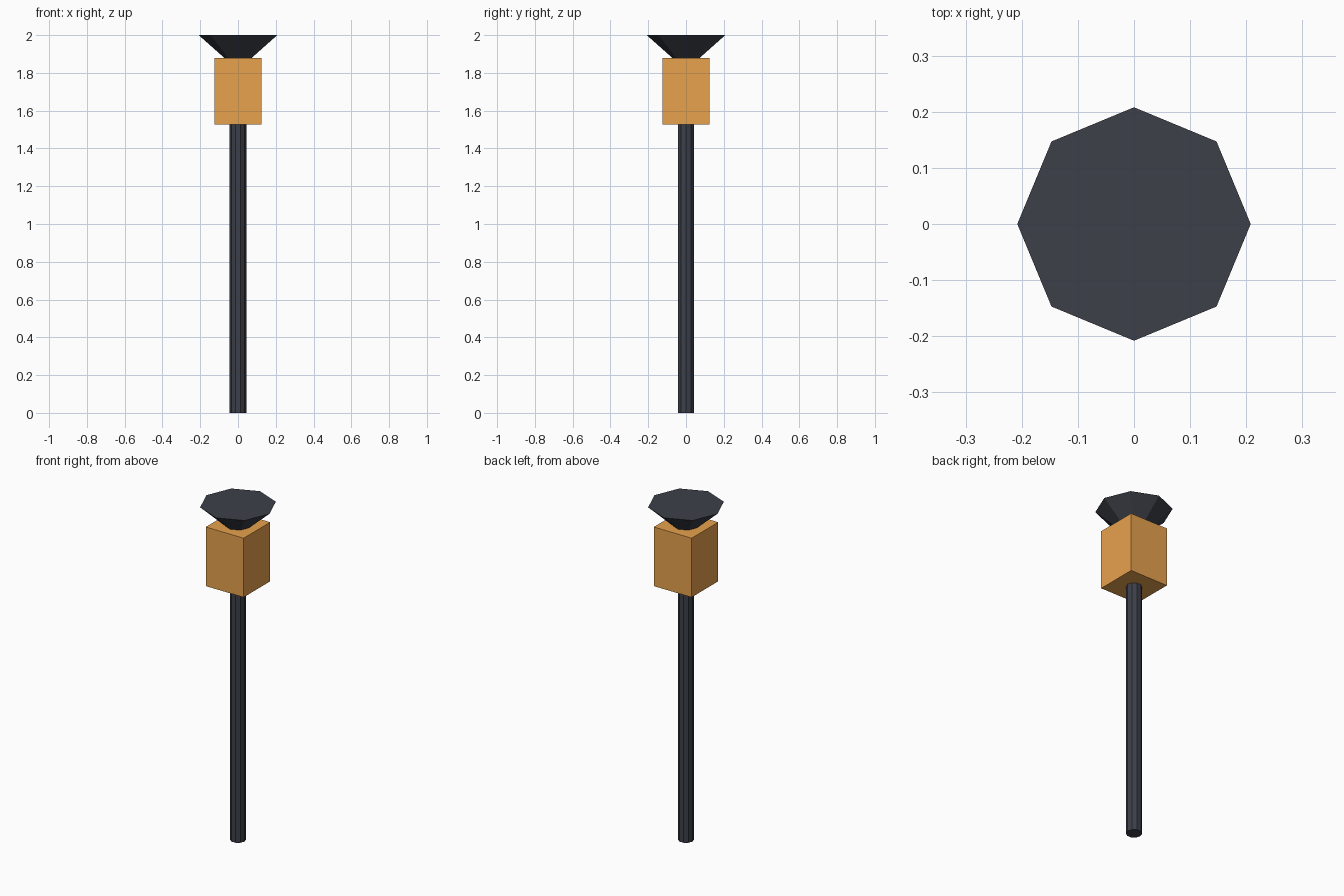
import bpy, bmesh
from math import cos, sin, tau, sqrt

if "Cube" in bpy.data.objects:
    bpy.data.objects.remove(bpy.data.objects["Cube"])


def material(name, color):
    mat = bpy.data.materials.new(name)
    mat.diffuse_color = (*color, 1)
    mat.use_nodes = True
    mat.node_tree.nodes["Principled BSDF"].inputs["Base Color"].default_value = mat.diffuse_color
    return mat


def frustum(name, sides, r_low, r_high, z_low, z_high, mat, phase=0.0):
    """Flat-shaded, capped prism or tapered prism around the z axis."""
    bm = bmesh.new()
    rings = []
    for r, z in ((r_low, z_low), (r_high, z_high)):
        angles = [phase + tau * i / sides for i in range(sides)]
        rings.append([bm.verts.new((r * cos(a), r * sin(a), z)) for a in angles])
    low, high = rings
    for i in range(sides):
        j = (i + 1) % sides
        bm.faces.new((low[i], low[j], high[j], high[i]))
    bm.faces.new(low[::-1])
    bm.faces.new(high)
    mesh = bpy.data.meshes.new(name)
    bm.to_mesh(mesh)
    bm.free()
    mesh.materials.append(mat)
    obj = bpy.data.objects.new(name, mesh)
    bpy.context.collection.objects.link(obj)
    return obj


iron = material("dark_iron", (0.047, 0.051, 0.067))
glow = material("amber_glass", (0.80, 0.36, 0.075))

# Slim ten-sided post
frustum("post", 10, 0.044, 0.044, 0, 1.527, iron)

# Square lantern body
half_width = 0.125
frustum("lantern_body", 4, half_width * sqrt(2), half_width * sqrt(2),
        1.527, 1.88, glow, phase=tau / 8)

# Flared octagonal cap, wide end up
frustum("lantern_cap", 8, 0.073, 0.208, 1.88, 2.0, iron)
